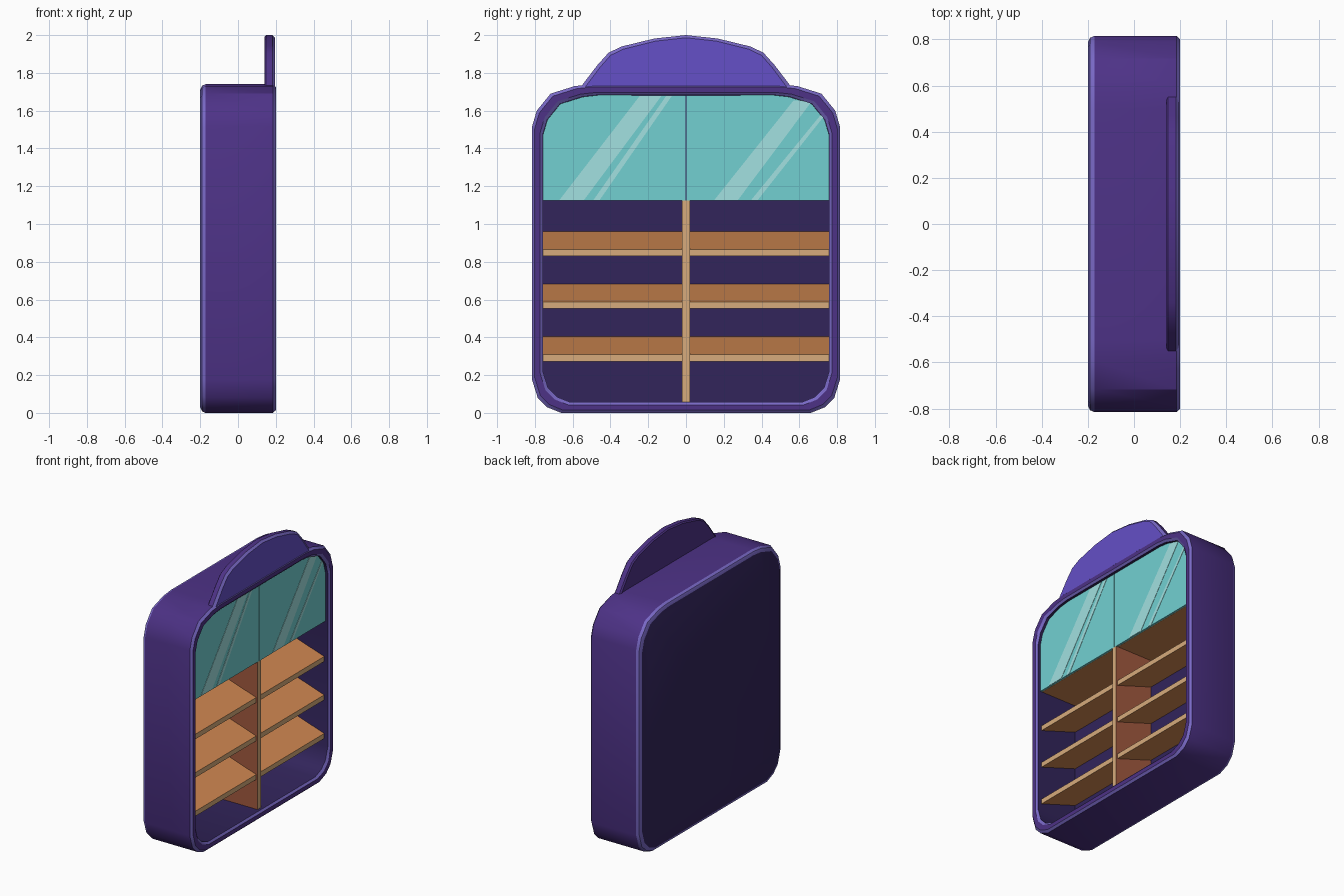
import bpy, bmesh
from math import radians

if "Cube" in bpy.data.objects:
    bpy.data.objects.remove(bpy.data.objects["Cube"])


def material(name, rgb):
    m = bpy.data.materials.new(name)
    m.diffuse_color = (*rgb, 1)
    m.use_nodes = True
    m.node_tree.nodes["Principled BSDF"].inputs["Base Color"].default_value = m.diffuse_color
    return m


PURPLE = material("purple", (0.075, 0.032, 0.24))
TRIM = material("trim_purple", (0.19, 0.14, 0.56))
DARK = material("dark_purple", (0.032, 0.018, 0.105))
CREST = material("crest_purple", (0.13, 0.08, 0.57))
GLASS = material("teal_glass", (0.17, 0.63, 0.64))
GLINT = material("pale_glint", (0.36, 0.75, 0.75))
WOOD = material("wood", (0.62, 0.24, 0.08))
EDGE = material("wood_edge", (0.68, 0.41, 0.2))
RED = material("red_wood", (0.36, 0.1, 0.05))


def loft(name, rings, mats, bands=None, caps=(0, 0), front=None, smooth=False):
    """Bridge equal-length rings, cap both ends; bands colour each strip."""
    bm = bmesh.new()
    rv = [[bm.verts.new(p) for p in r] for r in rings]
    n = len(rings[0])
    for k in range(len(rv) - 1):
        for i in range(n):
            j = (i + 1) % n
            f = bm.faces.new((rv[k][i], rv[k][j], rv[k + 1][j], rv[k + 1][i]))
            f.material_index = bands[k] if bands else 0
    bm.faces.new(rv[0][::-1]).material_index = caps[0]
    bm.faces.new(rv[-1]).material_index = caps[1]
    bmesh.ops.recalc_face_normals(bm, faces=bm.faces)
    if front is not None:
        for f in bm.faces:
            if f.normal.x > 0.9:
                f.material_index = front
    me = bpy.data.meshes.new(name)
    bm.to_mesh(me)
    bm.free()
    for m in mats:
        me.materials.append(m)
    ob = bpy.data.objects.new(name, me)
    bpy.context.collection.objects.link(ob)
    if smooth:
        bpy.context.view_layer.objects.active = ob
        ob.select_set(True)
        bpy.ops.object.shade_smooth_by_angle(angle=radians(30))
        ob.select_set(False)
    return ob


def slab(name, pts, x0, x1, mat):
    return loft(name, [[(x, y, z) for y, z in pts] for x in (x0, x1)], [mat])


def board(name, pts, y0, y1, mats):
    return loft(name, [[(x, y, z) for x, z in pts] for y in (y0, y1)], mats, front=1)


# Rounded cabinet outline, right half from bottom to top, then mirrored
HALF = [(0.66, 0), (0.735, 0.03), (0.785, 0.08), (0.815, 0.175),
        (0.815, 1.516), (0.79, 1.60), (0.717, 1.69), (0.59, 1.73), (0.5, 1.74)]


def outline_half(d):
    sy, sz = (0.815 - d) / 0.815, (0.87 - d) / 0.87
    return [(y * sy, 0.87 + (z - 0.87) * sz) for y, z in HALF]


def body_ring(x, d):
    h = outline_half(d)
    return [(x, y, z) for y, z in h + [(-y, z) for y, z in reversed(h)]]


# Hollow cabinet body with bevelled rims
BACK = -0.13
loft("cabinet_body",
     [body_ring(*r) for r in ((-0.2, 0.028), (-0.19, 0.008), (-0.172, 0), (0.185, 0),
                              (0.2, 0.014), (0.2, 0.043), (0.188, 0.057), (BACK, 0.057))],
     [PURPLE, TRIM, DARK], bands=[1, 1, 0, 1, 0, 1, 2], caps=(2, 2), smooth=True)

# Arched crest on top
ARCH = [(0.58, 1.70), (0.548, 1.738), (0.47, 1.84), (0.41, 1.907), (0.34, 1.94), (0.167, 1.982)]


def crest_ring(x, d):
    h = [(y * (1 - d / 0.55), z - d * (z > 1.71)) for y, z in ARCH]
    return [(x, y, z) for y, z in h + [(0, 2.0 - d)] + [(-y, z) for y, z in reversed(h)]]


loft("crest", [crest_ring(*r) for r in ((0.14, 0.008), (0.148, 0), (0.182, 0), (0.196, 0.014))],
     [PURPLE, TRIM, CREST], bands=[0, 0, 1], caps=(0, 2), smooth=True)

# Centre divider and the board under the glass
board("divider", [(BACK, 0.058), (0.17, 0.058), (0.17, 1.125), (BACK, 1.125)],
      -0.02, 0.02, [RED, EDGE])
board("top_board", [(BACK, 1.125), (0.155, 1.125), (0.155, 1.155), (BACK, 1.155)],
      -0.757, 0.757, [WOOD, EDGE])

# Sloped shelves on both sides
for side, y0, y1 in (("left", -0.757, -0.02), ("right", 0.02, 0.757)):
    for i, z in enumerate((0.273, 0.552, 0.83)):
        board(f"shelf_{side}_{i + 1}",
              [(BACK, z + 0.095), (0.16, z), (0.16, z + 0.036), (BACK, z + 0.131)],
              y0, y1, [WOOD, EDGE])

# Two glass panes following the opening
pane = [(0.003, 1.125), (0.757, 1.125)] + outline_half(0.058)[4:] + [(0.003, 1.681)]
for side, s in (("left", -1), ("right", 1)):
    slab(f"glass_{side}", [(s * y, z) for y, z in pane], 0.156, 0.17, GLASS)
slab("glass_seam", [(-0.003, 1.125), (0.003, 1.125), (0.003, 1.681), (-0.003, 1.681)],
     0.156, 0.164, DARK)

# Diagonal glints: bottom start/end, top start/end, top height
for i, (a, b, c, d, zt) in enumerate(((-0.67, -0.54, -0.245, -0.13, 1.678),
                                      (-0.49, -0.457, -0.105, -0.075, 1.678),
                                      (0.15, 0.275, 0.57, 0.67, 1.655),
                                      (0.345, 0.38, 0.715, 0.738, 1.58))):
    slab(f"glint_{i + 1}", [(a, 1.127), (b, 1.127), (d, zt), (c, zt)], 0.169, 0.172, GLINT)
